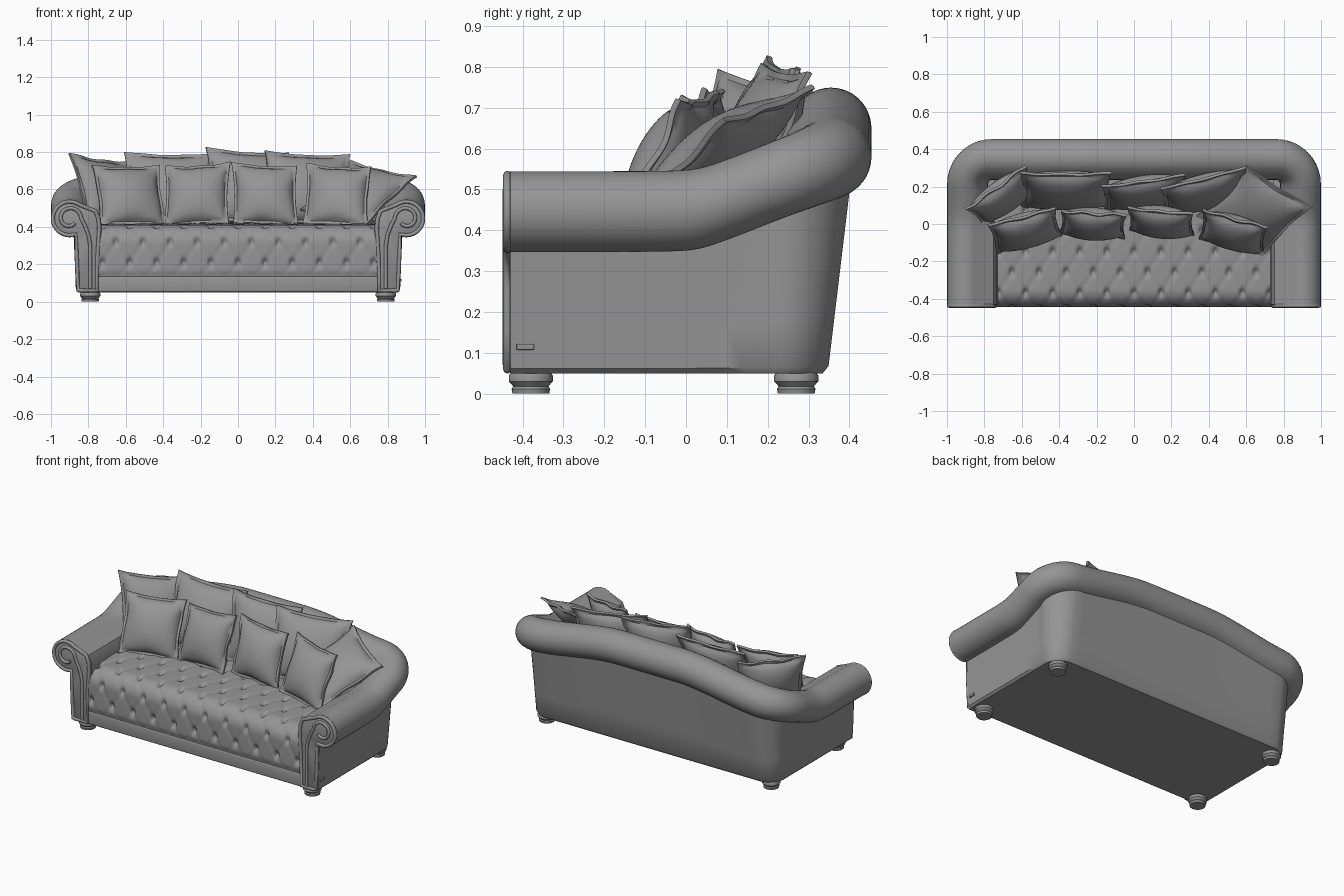
import bpy, bmesh, math, random
from mathutils import Vector

if "Cube" in bpy.data.objects:
    bpy.data.objects.remove(bpy.data.objects["Cube"])

random.seed(4)

# Dark grey upholstery
fabric = bpy.data.materials.new("dark_grey")
fabric.diffuse_color = (0.3, 0.3, 0.3, 1)
fabric.use_nodes = True
fabric.node_tree.nodes["Principled BSDF"].inputs["Base Color"].default_value = fabric.diffuse_color


def finish(name, bm, angle=40):
    bmesh.ops.recalc_face_normals(bm, faces=bm.faces)
    me = bpy.data.meshes.new(name)
    bm.to_mesh(me)
    bm.free()
    me.materials.append(fabric)
    ob = bpy.data.objects.new(name, me)
    bpy.context.collection.objects.link(ob)
    bpy.ops.object.select_all(action='DESELECT')
    ob.select_set(True)
    bpy.context.view_layer.objects.active = ob
    bpy.ops.object.shade_smooth_by_angle(angle=math.radians(angle))
    return ob


def box(name, lo, hi, bevel=0.0):
    bm = bmesh.new()
    bmesh.ops.create_cube(bm, size=1)
    for v in bm.verts:
        v.co = [lo[i] + (v.co[i] + 0.5) * (hi[i] - lo[i]) for i in range(3)]
    if bevel:
        bmesh.ops.bevel(bm, geom=bm.edges[:], offset=bevel, segments=3, affect='EDGES', profile=0.5)
    return finish(name, bm)


def tube(name, pts, r, closed):
    cu = bpy.data.curves.new(name, 'CURVE')
    cu.dimensions = '3D'
    cu.bevel_depth, cu.bevel_resolution, cu.use_fill_caps = r, 2, True
    sp = cu.splines.new('POLY')
    sp.points.add(len(pts) - 1)
    for p, c in zip(sp.points, pts):
        p.co = (*c, 1)
    sp.use_cyclic_u = closed
    cu.materials.append(fabric)
    ob = bpy.data.objects.new(name, cu)
    bpy.context.collection.objects.link(ob)


def smooth(a, b, x):
    t = min(1, max(0, (x - a) / (b - a)))
    return t * t * (3 - 2 * t)


def lerp(a, b, t):
    return a + (b - a) * t


# Cross-section of arm/back: inner wall, roll, outer wall (offset from roll centre, z)
def section(zc, wi, ot, ob, R=0.099):
    pts = [(wi + 0.012, 0.05), (wi + 0.01, zc * 0.5), (wi, zc - 0.05), (wi * 0.97, zc), (wi * 0.87, zc + 0.04)]
    a0, a1 = math.radians(125), -math.acos(ot / R)
    for i in range(23):
        a = lerp(a0, a1, i / 22)
        pts.append((R * math.cos(a), zc + R * math.sin(a)))
    zt = pts[-1][1]
    pts += [(lerp(ot, ob, k), lerp(zt, 0.05, k)) for k in (0.33, 0.66, 0.96)]
    return pts + [(ob - 0.012, 0.05)]


# Stations from the right arm front, round the corner, to the middle of the back
CR, CX, CY = 0.14, 0.76, 0.215
half = [(0.9, y, 1, 0) for y in (-0.43, -0.25, -0.1, -0.05, -0.02, 0.01, 0.04, 0.07, 0.1, 0.14, 0.18)]
for i in range(11):
    a = math.pi / 2 * i / 10
    half.append((CX + CR * math.cos(a), CY + CR * math.sin(a), math.cos(a), math.sin(a)))
half += [(CX * (1 - i / 12), 0.355, 0, 1) for i in range(1, 13)]
stations = half + [(-x, y, -nx, ny) for x, y, nx, ny in reversed(half[:-1])]

bm = bmesh.new()
rings = []
for x, y, nx, ny in stations:
    d = y - 0.03
    zc = 0.445 + 0.2 * (d + math.sqrt(d * d + 0.0016)) + 0.075 * (1 - smooth(0.2, 0.85, abs(x)))
    t = math.asin(min(1, ny)) / (math.pi / 2)
    sec = section(zc, lerp(-0.172, -0.12, smooth(-0.1, 0.2, y)), lerp(-0.025, 0.045, t), lerp(-0.035, -0.008, t))
    rings.append([bm.verts.new((x + nx * o, y + ny * o, z)) for o, z in sec])
for A, B in zip(rings, rings[1:]):
    for i in range(len(A)):
        j = (i + 1) % len(A)
        bm.faces.new((A[i], A[j], B[j], B[i]))
caps = [bm.faces.new(rings[0]), bm.faces.new(rings[-1])]
bmesh.ops.recalc_face_normals(bm, faces=bm.faces)
bmesh.ops.inset_individual(bm, faces=caps, thickness=0.015, depth=0.008)
finish("arms_and_back", bm)

# Piping and scroll on the arm fronts
arm = section(0.445, -0.158, -0.033, -0.045, 0.09)
arm[0], arm[-1] = (arm[0][0], 0.06), (arm[-1][0], 0.06)
for s, side in ((1, "right"), (-1, "left")):
    tube(f"arm_piping_{side}", [(s * (0.9 + o), -0.437, z) for o, z in arm], 0.011, True)
    spiral = []
    for i in range(33):
        a = math.radians(180 - i * 10)
        r = 0.062 - 0.0008 * i
        spiral.append((s * (0.9 + r * math.cos(a)), -0.439, 0.445 + r * math.sin(a)))
    spiral = [(s * 0.79, -0.439, 0.07), (s * 0.79, -0.439, 0.3), (s * 0.80, -0.439, 0.36),
              (s * 0.82, -0.439, 0.41)] + spiral
    tube(f"arm_scroll_{side}", spiral, 0.01, False)

# Base body and front rail
box("base", (-0.80, -0.42, 0.05), (0.80, 0.31, 0.36))
box("front_rail", (-0.75, -0.44, 0.052), (0.75, -0.38, 0.135), 0.008)

# Tufted seat: waterfall profile with soft diamond creases and button pits
FY, ZT, RC = -0.435, 0.40, 0.09


def seat_profile(s):
    h, arc = ZT - RC - 0.13, RC * math.pi / 2
    if s < h:
        return FY, 0.13 + s, -1, 0
    if s < h + arc:
        a = (s - h) / RC
        return FY + RC - RC * math.cos(a), ZT - RC + RC * math.sin(a), -math.cos(a), math.sin(a)
    d = s - h - arc
    return FY + RC + d, ZT + 0.04 * d, 0, 1


bm = bmesh.new()
NX, NS, L = 200, 115, 0.93
grid = []
for j in range(NS + 1):
    s = L * j / NS
    y, z, ny, nz = seat_profile(s)
    row = []
    for i in range(NX + 1):
        x = -0.748 + 1.496 * i / NX
        a, b = x / 0.145 + (s - 0.08) / 0.22, x / 0.145 - (s - 0.08) / 0.22
        fa, fb = abs(a - round(a)), abs(b - round(b))
        d = 0.010 - 0.003 * (math.exp(-(fa / 0.13) ** 2) + math.exp(-(fb / 0.13) ** 2))
        d -= 0.02 * math.exp(-(fa * fa + fb * fb) / 0.016)
        d *= smooth(0, 0.04, s)
        row.append(bm.verts.new((x, y + ny * d, z + nz * d)))
    grid.append(row)
for A, B in zip(grid, grid[1:]):
    for i in range(NX):
        bm.faces.new((A[i], A[i + 1], B[i + 1], B[i]))
finish("tufted_seat", bm, 80)


# Pillows: two puffed sheets with a flat wavy flange and pinched corners
def pillow(name, c, u, v, T=0.07, n=30):
    c, u, v = Vector(c), Vector(u), Vector(v)
    w = u.cross(v).normalized()
    ph = random.uniform(0, 6)
    bm = bmesh.new()
    for side in (1, -1):
        g = []
        for j in range(n + 1):
            row = []
            for i in range(n + 1):
                s, t = math.sin(math.pi / 2 * (2 * i / n - 1)), math.sin(math.pi / 2 * (2 * j / n - 1))
                p = c + u * s * (1.04 - 0.08 * (1 - t * t)) + v * t * (1.04 - 0.08 * (1 - s * s))
                k = max(0, 1 - (s / 0.9) ** 2) * max(0, 1 - (t / 0.9) ** 2)
                edge = max(abs(s), abs(t))
                h = T * k ** 0.55 + (0.007 if edge < 0.999 else 0)
                wave = 0.007 * math.sin(7 * s + ph) * math.cos(6 * t + ph) * smooth(0.7, 1, edge)
                row.append(bm.verts.new(p + w * (side * h + wave)))
            g.append(row)
        for A, B in zip(g, g[1:]):
            for i in range(n):
                bm.faces.new((A[i], A[i + 1], B[i + 1], B[i]))
    bmesh.ops.remove_doubles(bm, verts=bm.verts, dist=1e-5)
    finish(name, bm, 50)


# centre, half-width vector, half-height vector
pillows = [
    ("front_pillow_1", (-0.58, -0.035, 0.565), (0.175, 0.045, 0), (-0.02, 0.075, 0.158)),
    ("front_pillow_2", (-0.22, 0.0, 0.57), (0.17, -0.01, 0.01), (0.005, 0.06, 0.16)),
    ("front_pillow_3", (0.145, 0.01, 0.57), (0.17, -0.015, -0.01), (-0.005, 0.06, 0.16)),
    ("front_pillow_4", (0.53, -0.045, 0.565), (0.168, -0.045, -0.01), (0.01, 0.075, 0.158)),
    ("back_pillow_1", (-0.695, 0.15, 0.59), (0.155, 0.112, -0.022), (-0.045, 0.045, 0.175)),
    ("back_pillow_2", (-0.365, 0.18, 0.60), (0.235, 0, -0.003), (0, 0.09, 0.19)),
    ("back_pillow_3", (0.06, 0.17, 0.61), (0.215, 0.03, -0.015), (-0.01, 0.06, 0.195)),
    ("back_pillow_4", (0.375, 0.17, 0.60), (0.22, 0.055, -0.01), (-0.005, 0.075, 0.19)),
    ("back_pillow_5", (0.645, 0.07, 0.58), (0.17, -0.105, -0.04), (0.13, 0.13, 0.125)),
]
for p in pillows:
    pillow(*p)

# Turned feet
prof = [(0.045, 0), (0.047, 0.012), (0.043, 0.018), (0.054, 0.03), (0.054, 0.044), (0.046, 0.056)]
for x in (-0.79, 0.79):
    for y, n in ((-0.38, "front"), (0.27, "back")):
        bm = bmesh.new()
        rs = [[bm.verts.new((x + r * math.cos(a * math.pi / 12), y + r * math.sin(a * math.pi / 12), z))
               for a in range(24)] for r, z in prof]
        for A, B in zip(rs, rs[1:]):
            for i in range(24):
                bm.faces.new((A[i], A[(i + 1) % 24], B[(i + 1) % 24], B[i]))
        bm.faces.new(rs[0])
        bm.faces.new(rs[-1])
        finish(f"{n}_foot_{'left' if x < 0 else 'right'}", bm)

# Small plain tab on the right side
box("side_tab", (0.855, -0.415, 0.107), (0.874, -0.372, 0.122), 0.002)
